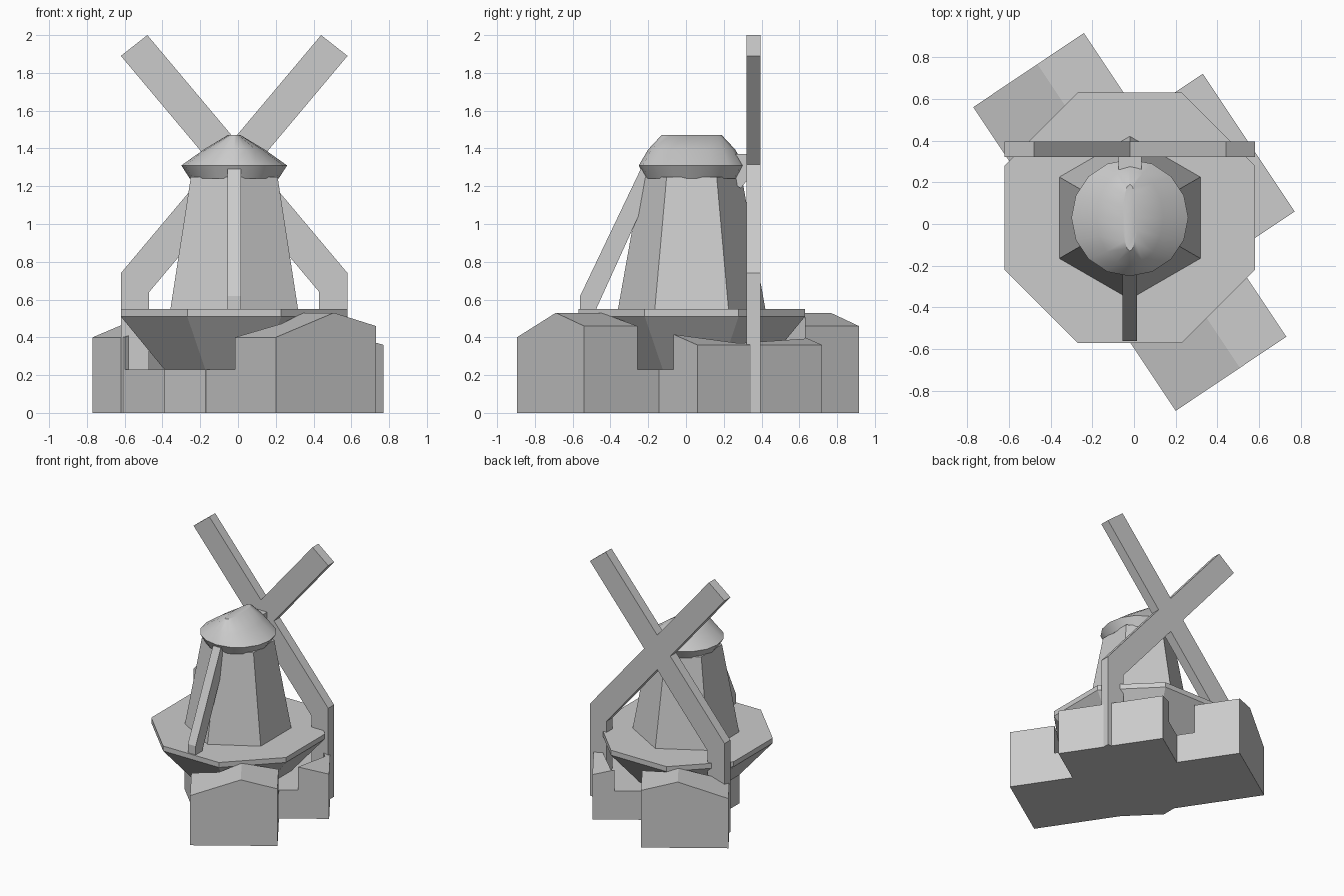
import bpy, bmesh, math
from mathutils import Vector

cube = bpy.data.objects.get("Cube")
if cube:
    bpy.data.objects.remove(cube, do_unlink=True)

CX, CY = -0.02, 0.03      # mill axis

stone = bpy.data.materials.new("plain_grey")
stone.use_nodes = True
GREY = (0.6, 0.6, 0.6, 1)
stone.diffuse_color = GREY
stone.node_tree.nodes["Principled BSDF"].inputs["Base Color"].default_value = GREY


def loft(name, rings):
    """Skin a list of equal-length point rings and close both ends."""
    bm = bmesh.new()
    loops = [[bm.verts.new(p) for p in ring] for ring in rings]
    n = len(loops[0])
    for low, high in zip(loops, loops[1:]):
        for i in range(n):
            j = (i + 1) % n
            bm.faces.new((low[i], low[j], high[j], high[i]))
    bm.faces.new(loops[0][::-1])
    bm.faces.new(loops[-1])
    bmesh.ops.recalc_face_normals(bm, faces=bm.faces)
    mesh = bpy.data.meshes.new(name)
    bm.to_mesh(mesh)
    bm.free()
    mesh.materials.append(stone)
    obj = bpy.data.objects.new(name, mesh)
    bpy.context.collection.objects.link(obj)
    return obj


def ring(sides, rx, z, phase=0.0, ry=None):
    ry = rx if ry is None else ry
    turns = [math.tau * (i + phase) / sides for i in range(sides)]
    return [(CX + rx * math.cos(t), CY + ry * math.sin(t), z) for t in turns]


def octagon(apothem, z):
    return ring(8, apothem / math.cos(math.pi / 8), z, 0.5)


def house(name, corner, across, along, section):
    """Sweep a (fraction across, height) section along the ground."""
    corner, across, along = (Vector((*v, 0)) for v in (corner, across, along))
    start = [corner + across * f + Vector((0, 0, z)) for f, z in section]
    return loft(name, [start, [p + along for p in start]])


# Houses around the base, cut back to make room for the gallery
cutter = loft("gallery_cutter", [octagon(0.6, 0.23), octagon(0.6, 0.9)])
cutter.hide_render = True
houses = [
    house("long_house", (-0.77, 0.56), (0.53, 0.355), (0.97, -1.455),
          [(0, 0), (0, 0.40), (0.58, 0.53), (1, 0.46), (1, 0)]),
    house("side_house", (0.33, 0.72), (-0.374, -0.25), (0.44, -0.66),
          [(0, 0), (0, 0.36), (1, 0.47), (1, 0)]),
]
for obj in houses:
    cut = obj.modifiers.new("cut", 'BOOLEAN')
    cut.operation = 'DIFFERENCE'
    cut.solver = 'EXACT'
    cut.object = cutter
    bpy.context.view_layer.objects.active = obj
    bpy.ops.object.modifier_apply(modifier=cut.name)
bpy.data.objects.remove(cutter, do_unlink=True)

# Octagonal foot flaring out to the gallery deck
loft("foot", [octagon(0.37, 0), octagon(0.37, 0.23), octagon(0.6, 0.51)])
loft("gallery_deck", [octagon(0.6, 0.51), octagon(0.6, 0.55)])

# Six-sided tapering tower
loft("tower", [ring(6, 0.39, 0.55, 0.5), ring(6, 0.265, 1.25, 0.5)])

# Boat-shaped cap with a short ridge
cap = loft("cap", [
    ring(16, 0.235, 1.24, 0, 0.245),
    ring(16, 0.28, 1.31),
    ring(16, 0.16, 1.395, 0, 0.23),
    ring(16, 0.035, 1.47, 0, 0.16),
])
bpy.ops.object.select_all(action='DESELECT')
cap.select_set(True)
bpy.context.view_layer.objects.active = cap
bpy.ops.object.shade_smooth_by_angle(angle=math.radians(40))


def side_profile(name, half_width, points):
    """Extrude a (y, z) outline across the mill axis."""
    return loft(name, [[(CX + s * half_width, y, z) for y, z in points] for s in (-1, 1)])


# Slanted tail beam at the front and axle block at the back
side_profile("tail_beam", 0.035, [(-0.56, 0.54), (-0.56, 0.62), (-0.24, 1.29),
                                  (-0.18, 1.29), (-0.18, 1.2), (-0.48, 0.54)])
side_profile("axle_block", 0.055, [(0.2, 1.37), (0.33, 1.37), (0.33, 1.24),
                                   (0.29, 1.19), (0.2, 1.24)])

# Crossed sails, each running down into an upright post
SAIL = [(-0.6, 0), (-0.45, 0), (-0.45, 0.64), (0.6, 1.89), (0.46, 2.0), (-0.6, 0.74)]
for name, side in (("right_post_sail", 1), ("left_post_sail", -1)):
    loft(name, [[(CX + side * x, y, z) for x, z in SAIL] for y in (0.32, 0.395)])
